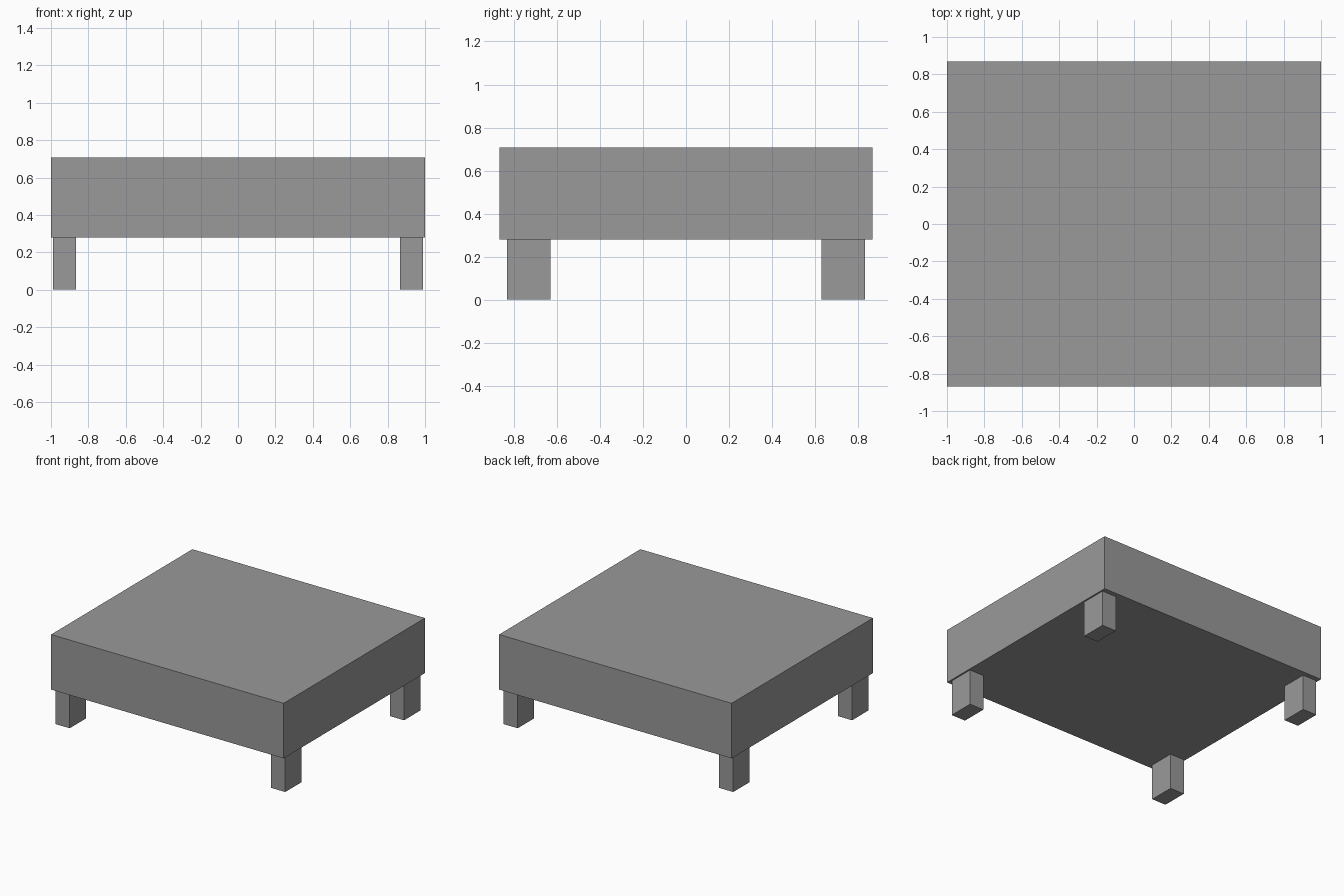
import bpy

# Remove the default object
cube = bpy.data.objects.get("Cube")
if cube:
    bpy.data.objects.remove(cube, do_unlink=True)

# Single flat grey
GREY = (0.32, 0.32, 0.32, 1.0)
grey = bpy.data.materials.new("plain_grey")
grey.use_nodes = True
grey.diffuse_color = GREY
bsdf = next(n for n in grey.node_tree.nodes if n.type == "BSDF_PRINCIPLED")
bsdf.inputs["Base Color"].default_value = GREY


def box(name, center, size):
    """Add a sharp-edged box with its scale baked into the mesh."""
    bpy.ops.mesh.primitive_cube_add(size=1, location=center)
    obj = bpy.context.object
    obj.name = obj.data.name = name
    for v in obj.data.vertices:
        v.co = [c * s for c, s in zip(v.co, size)]
    obj.data.materials.append(grey)
    return obj


LEG_HEIGHT = 0.279
TOP = 0.707

# Thick slab
box("slab", (0, 0, (LEG_HEIGHT + TOP) / 2), (2, 1.736, TOP - LEG_HEIGHT))

# Four legs set just inside the corners
for end, y in (("front", -1), ("back", 1)):
    for side, x in (("right", -1), ("left", 1)):
        box(f"{end}_{side}_leg", (x * 0.927, y * 0.73, LEG_HEIGHT / 2),
            (0.122, 0.202, LEG_HEIGHT))
